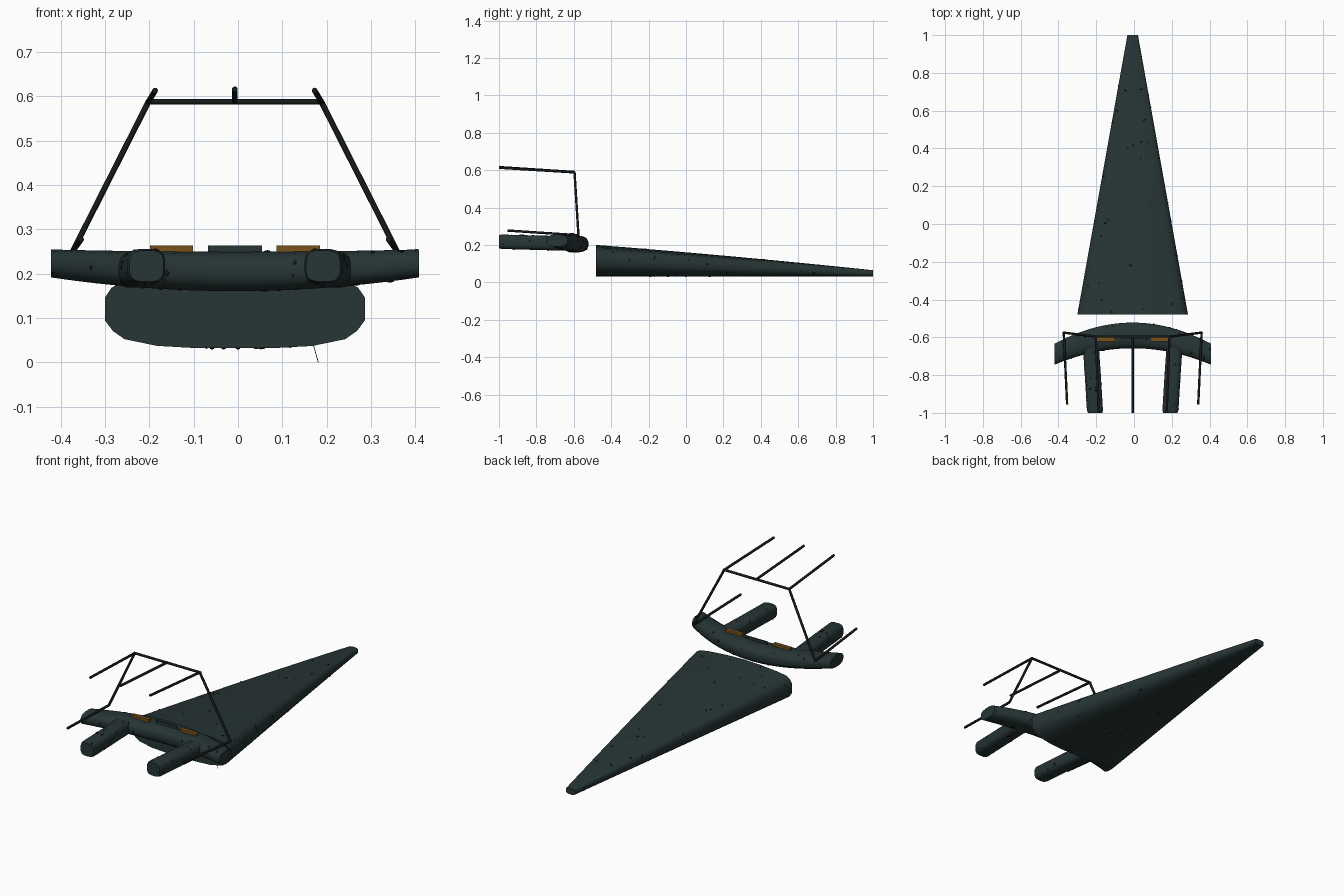
import bpy, bmesh, math, random
from mathutils import Vector

if "Cube" in bpy.data.objects:
    bpy.data.objects.remove(bpy.data.objects["Cube"])

CX = -0.007  # mirror plane of the body
random.seed(4)


def material(name, rgb):
    m = bpy.data.materials.new(name)
    m.use_nodes = True
    m.diffuse_color = (*rgb, 1)
    m.node_tree.nodes["Principled BSDF"].inputs["Base Color"].default_value = (*rgb, 1)
    return m


SLATE = material("dark slate", (0.02, 0.035, 0.035))
BLACK = material("near black", (0.008, 0.011, 0.01))
AMBER = material("dull amber", (0.19, 0.085, 0.01))


def finish(name, bm, mat, smooth=40):
    bmesh.ops.recalc_face_normals(bm, faces=bm.faces)
    mesh = bpy.data.meshes.new(name)
    bm.to_mesh(mesh)
    bm.free()
    mesh.materials.append(mat)
    ob = bpy.data.objects.new(name, mesh)
    bpy.context.collection.objects.link(ob)
    if smooth:
        bpy.ops.object.select_all(action='DESELECT')
        ob.select_set(True)
        bpy.context.view_layer.objects.active = ob
        bpy.ops.object.shade_smooth_by_angle(angle=math.radians(smooth))
    return ob


def loft(name, rings, mat, smooth=40):
    bm = bmesh.new()
    loops = [[bm.verts.new(p) for p in ring] for ring in rings]
    for a, b in zip(loops, loops[1:]):
        for i in range(len(a)):
            j = (i + 1) % len(a)
            bm.faces.new((a[i], a[j], b[j], b[i]))
    bm.faces.new(loops[0])
    bm.faces.new(loops[-1])
    return finish(name, bm, mat, smooth)


def rounded(n, power):
    """Unit superellipse outline."""
    out = []
    for i in range(n):
        a = math.tau * (i + 0.5) / n
        c, s = math.cos(a), math.sin(a)
        out.append((math.copysign(abs(c) ** power, c), math.copysign(abs(s) ** power, s)))
    return out


def rod(name, a, b, r=0.0065, mat=BLACK):
    a, b = Vector(a), Vector(b)
    q = (b - a).to_track_quat('Z', 'Y')
    rings = [[p + q @ Vector((r * u, r * v, 0)) for u, v in rounded(10, 1)] for p in (a, b)]
    return loft(name, rings, mat)


def box(name, lo, hi, mat):
    rings = [[(lo[0], lo[1], z), (hi[0], lo[1], z), (hi[0], hi[1], z), (lo[0], hi[1], z)]
             for z in (lo[2], hi[2])]
    return loft(name, rings, mat, 0)


# Tapering tail: half outline as (share of half width, share of height)
half = [(0.3, 0), (0.6, 0.03), (0.85, 0.12), (0.94, 0.23), (1, 0.37), (1, 0.68),
        (0.95, 0.81), (0.88, 0.88), (0.7, 0.93), (0.35, 0.98)]
outline = [(0, 0)] + half + [(0, 1)] + [(-u, v) for u, v in reversed(half)]
rings = []
for k in range(13):
    t = k / 12
    w = 0.293 + (0.028 - 0.293) * t
    top = 0.2 - 0.135 * t - 0.02 * t * (t - 1)
    rings.append([(CX + u * w, -0.48 + 1.48 * t, 0.032 + v * (top - 0.032)) for u, v in outline])
tail = loft("tail", rings, SLATE)

# Bowed crossbeam
rings = []
for k in range(25):
    t = k / 12 - 1
    y = -0.59 - 0.1 * t * t
    z = 0.205 + 0.018 * t * t
    rings.append([(CX + 0.415 * t, y + u * (0.069 - 0.013 * t * t), z + v * (0.045 - 0.013 * t * t))
                  for u, v in rounded(16, 0.75)])
beam = loft("crossbeam", rings, SLATE)

# Mirrored forward arms and outer frame bars
solids = [tail, beam]
for s, side in ((1, "left"), (-1, "right")):
    rings = []
    for y, x, z, scale in ((-0.6, 0.225, 0.207, 1), (-0.8, 0.211, 0.212, 1),
                           (-0.985, 0.2, 0.217, 1), (-1, 0.199, 0.217, 0.9)):
        rings.append([(CX + s * (x + u * 0.043 * scale), y, z + v * 0.039 * scale)
                      for u, v in rounded(16, 0.6)])
    solids.append(loft(side + "_arm", rings, SLATE))
    foot = (CX + s * 0.365, -0.575, 0.252)
    shoulder = (CX + s * 0.195, -0.596, 0.588)
    rod(side + "_upright", foot, shoulder)
    rod(side + "_upper_bar", shoulder, (CX + s * 0.18, -1, 0.613))
    rod(side + "_lower_bar", foot, (CX + s * 0.347, -0.955, 0.277))
    x = CX + s * 0.143
    box(side + "_amber_plate", (x - 0.049, -0.622, 0.235), (x + 0.049, -0.602, 0.264), AMBER)

# Frame middle and centre plate
rod("top_rail", (CX - 0.2, -0.596, 0.588), (CX + 0.2, -0.596, 0.588))
rod("centre_bar", (CX, -0.596, 0.59), (CX, -1, 0.616))
box("centre_plate", (CX - 0.061, -0.606, 0.235), (CX + 0.061, -0.598, 0.264), SLATE)

# Hanging strand under the tail
rod("weed_strand", (0.17, -0.43, 0.04), (0.181, -0.43, 0.0), 0.0008)

# Small encrustations scattered over the hull surfaces
bm = bmesh.new()
for ob, count in zip(solids, (55, 40, 22, 22)):
    faces = [f for f in ob.data.polygons if len(f.vertices) == 4]
    areas = [f.area for f in faces]
    for f in random.choices(faces, areas, k=count):
        a, b, c, d = (ob.data.vertices[i].co for i in f.vertices)
        p = a.lerp(b, random.random()).lerp(d.lerp(c, random.random()), random.random())
        if p.y < -0.99 or p.y > 0.95:
            continue
        made = bmesh.ops.create_icosphere(bm, subdivisions=1, radius=1)["verts"]
        r = random.uniform(0.003, 0.006)
        q = f.normal.to_track_quat('Z', 'Y')
        for v in made:
            v.co = p + q @ Vector((v.co.x * r, v.co.y * r * 1.5, v.co.z * r * 0.6))
finish("encrustations", bm, BLACK, 0)
